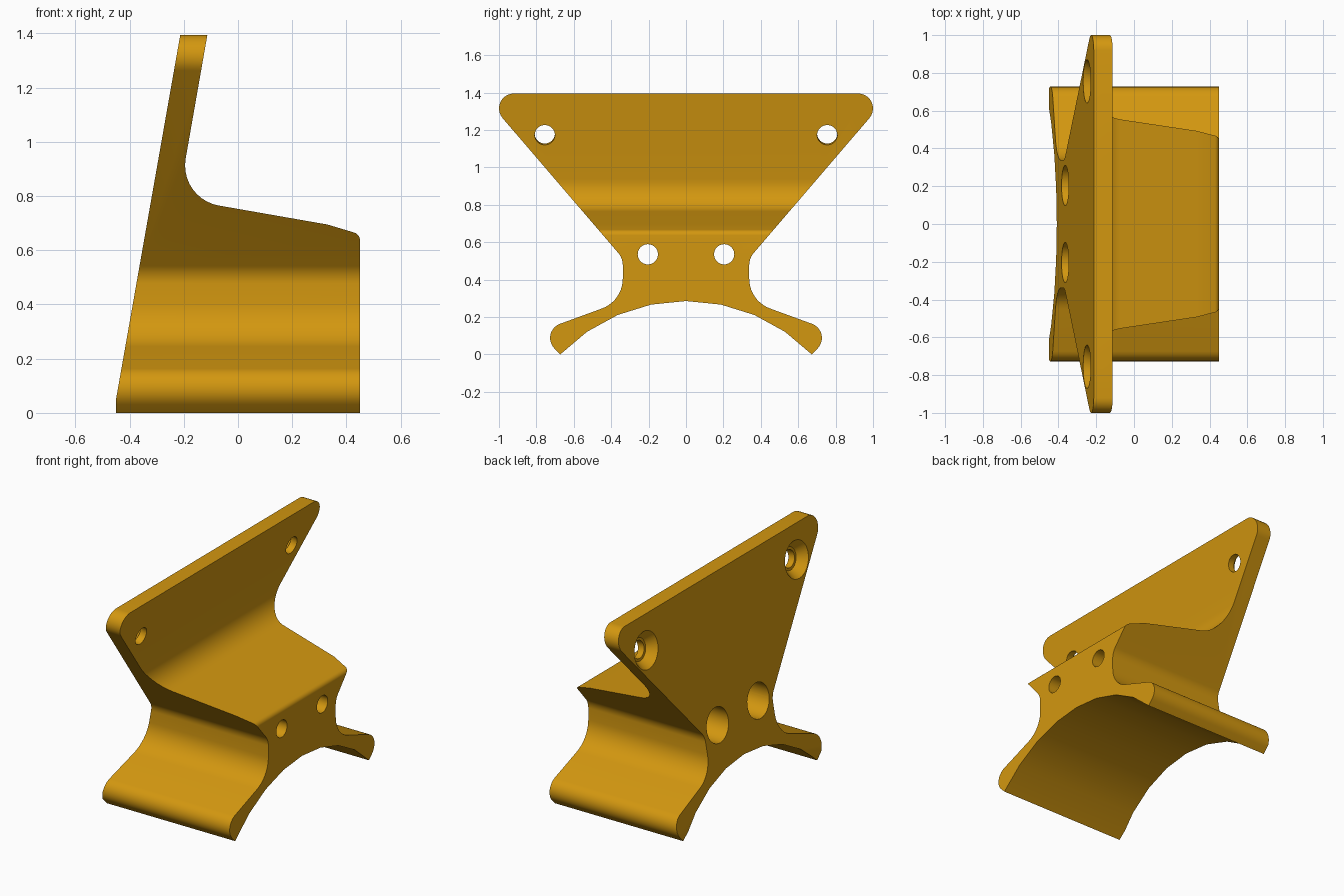
import bpy, bmesh
from math import sin, cos, tan, radians
from mathutils import Vector, Matrix

if "Cube" in bpy.data.objects:
    bpy.data.objects.remove(bpy.data.objects["Cube"])


def rounded(points, seg=10):
    """Open outline of (u, v, radius) points; corners with a radius become arcs."""
    out = []
    for i, (u, v, r) in enumerate(points):
        p = Vector((u, v))
        if r == 0:
            out.append(p)
            continue
        a = (Vector(points[i - 1][:2]) - p).normalized()
        b = (Vector(points[(i + 1) % len(points)][:2]) - p).normalized()
        half = a.angle(b) / 2
        t = r / tan(half)
        centre = p + (a + b).normalized() * (r / sin(half))
        s, e = p + a * t - centre, p + b * t - centre
        sweep = s.angle_signed(e)
        for k in range(seg + 1):
            out.append(centre + Matrix.Rotation(-sweep * k / seg, 2) @ s)
    return out


def make_object(name, bm):
    bmesh.ops.recalc_face_normals(bm, faces=bm.faces)
    me = bpy.data.meshes.new(name)
    bm.to_mesh(me)
    bm.free()
    ob = bpy.data.objects.new(name, me)
    bpy.context.collection.objects.link(ob)
    return ob


def prism(name, outline, place, depth):
    """Extrude a 2D outline; place maps (u, v) to 3D."""
    bm = bmesh.new()
    face = bm.faces.new([bm.verts.new(place(p)) for p in outline])
    new = bmesh.ops.extrude_face_region(bm, geom=[face])["geom"]
    bmesh.ops.translate(bm, vec=depth, verts=[g for g in new if isinstance(g, bmesh.types.BMVert)])
    return make_object(name, bm)


def lathe_cutter(name, profile, origin, tilt, n=40):
    """Stepped round cutter: (distance along axis, radius), axis along +x tilted down."""
    bm = bmesh.new()
    rot = Matrix.Translation(origin) @ Matrix.Rotation(tilt, 4, 'Y')
    rings = [[bm.verts.new(rot @ Vector((d, r * cos(radians(360 * k / n)), r * sin(radians(360 * k / n)))))
              for k in range(n)] for d, r in profile]
    for a, b in zip(rings, rings[1:]):
        for k in range(n):
            bm.faces.new((a[k], a[(k + 1) % n], b[(k + 1) % n], b[k]))
    bm.faces.new(rings[0])
    bm.faces.new(rings[-1])
    return make_object(name, bm)


def boolean(target, cutter, operation):
    mod = target.modifiers.new(operation, 'BOOLEAN')
    mod.operation, mod.object, mod.solver = operation, cutter, 'EXACT'
    bpy.context.view_layer.objects.active = target
    bpy.ops.object.modifier_apply(modifier=mod.name)
    bpy.data.objects.remove(cutter)


# Front silhouette: flared plate, narrow neck, spread feet, faceted saddle arch
right = rounded([(0, 1.395, 0), (1.094, 1.395, 0.08), (0.338, 0.514, 0.1), (0.338, 0.286, 0.17),
                 (0.792, 0.12, 0.08), (0.672, 0, 0)])
right += [Vector((0.935 * sin(radians(a)), 0.935 * cos(radians(a)) - 0.65)) for a in (34.5, 23, 11.5, 0)]
outline = right + [Vector((-p.x, p.y)) for p in reversed(right[1:-1])]
bracket = prism("mounting_bracket", outline, lambda p: (-0.6, p.x, p.y), (1.2, 0, 0))

# Side silhouette: leaning plate blending into the block
side = rounded([(-0.451, 0, 0), (0.45, 0, 0), (0.45, 0.659, 0.03), (0.33, 0.695, 0),
                (-0.219, 0.791, 0.15), (-0.113, 1.395, 0), (-0.213, 1.395, 0), (-0.451, 0.045, 0)])
boolean(bracket, prism("side_cutter", side, lambda p: (p.x, -1.2, p.y), (0, 2.4, 0)), 'INTERSECT')

# Screw holes: countersunk through the plate, counterbored through the block
for s in (-1, 1):
    boolean(bracket, lathe_cutter("plate_hole_cutter",
            [(-0.05, 0.115), (0, 0.115), (0.055, 0.07), (0.055, 0.054), (0.25, 0.054)],
            (-0.249, s * 0.755, 1.19), radians(10)), 'DIFFERENCE')
    boolean(bracket, lathe_cutter("block_hole_cutter",
            [(-0.6, 0.107), (0.25, 0.107), (0.25, 0.054), (0.6, 0.054)],
            (0, s * 0.204, 0.535), 0), 'DIFFERENCE')

# Smooth rounded areas, sharp edges, ochre colour
bracket.select_set(True)
bpy.context.view_layer.objects.active = bracket
bpy.ops.object.shade_smooth_by_angle(angle=radians(30))
mat = bpy.data.materials.new("ochre")
mat.diffuse_color = (0.65, 0.31, 0.005, 1)
mat.use_nodes = True
mat.node_tree.nodes["Principled BSDF"].inputs["Base Color"].default_value = mat.diffuse_color
bracket.data.materials.clear()
bracket.data.materials.append(mat)
